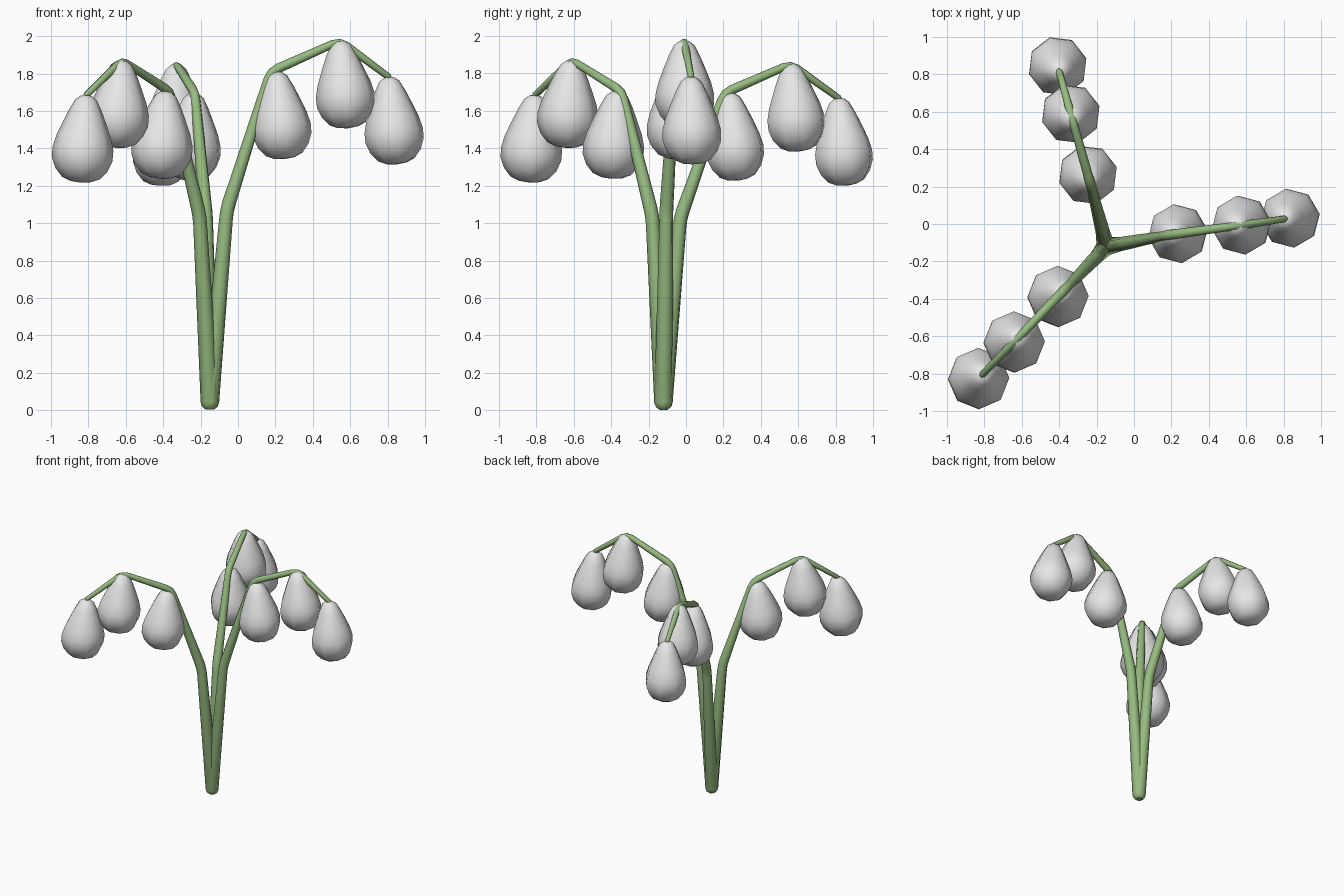
import bpy, bmesh, math
from mathutils import Vector, Matrix

cube = bpy.data.objects.get("Cube")
if cube:
    bpy.data.objects.remove(cube, do_unlink=True)


def material(name, color):
    mat = bpy.data.materials.new(name)
    mat.use_nodes = True
    mat.diffuse_color = color
    mat.node_tree.nodes["Principled BSDF"].inputs["Base Color"].default_value = color
    return mat


GREEN = material("stem_green", (0.31, 0.50, 0.22, 1))
WHITE = material("petal_white", (0.8, 0.8, 0.8, 1))
RADII = (0.05, 0.037, 0.026, 0.022, 0.018)
BASE = Vector((-0.15, -0.12, 0.045))

# Bell outline: radius and height below the hanging point
BELL = [(0, 0), (0.028, -0.004), (0.055, -0.025), (0.083, -0.08), (0.112, -0.15),
        (0.141, -0.225), (0.157, -0.29), (0.156, -0.345), (0.135, -0.4),
        (0.098, -0.445), (0.055, -0.464), (0, -0.47)]


def rounded_path(points):
    """Soften each bend and round off both ends, giving (position, radius)."""
    first = (points[1] - points[0]).normalized()
    path = [(points[0] - first * 0.04, 0.025), (points[0] - first * 0.025, 0.042),
            (points[0], RADII[0])]
    for i in range(1, len(points) - 1):
        p, r = points[i], RADII[i]
        a = p + (points[i - 1] - p).normalized() * 0.045
        b = p + (points[i + 1] - p).normalized() * 0.045
        path += [(a, r), ((a + b + p * 2) / 4, r), (b, r)]
    last = (points[-1] - points[-2]).normalized()
    r = RADII[-1]
    return path + [(points[-1], r), (points[-1] + last * r * 0.7, r * 0.6)]


def make_stem(name, points):
    curve = bpy.data.curves.new(name, "CURVE")
    curve.dimensions = "3D"
    curve.bevel_depth = 1.0
    curve.bevel_resolution = 2
    curve.use_fill_caps = True
    path = rounded_path(points)
    spline = curve.splines.new("POLY")
    spline.points.add(len(path) - 1)
    for point, (position, radius) in zip(spline.points, path):
        point.co = (*position, 1)
        point.radius = radius
    curve.materials.append(GREEN)
    obj = bpy.data.objects.new(name, curve)
    bpy.context.collection.objects.link(obj)
    bpy.ops.object.select_all(action="DESELECT")
    obj.select_set(True)
    bpy.context.view_layer.objects.active = obj
    bpy.ops.object.convert(target="MESH")
    bpy.ops.object.shade_smooth()


def make_bell(name, apex, heading, size):
    bm = bmesh.new()
    verts = [bm.verts.new((r, 0, z)) for r, z in BELL]
    edges = [bm.edges.new(pair) for pair in zip(verts, verts[1:])]
    bmesh.ops.spin(bm, geom=verts + edges, cent=(0, 0, 0), axis=(0, 0, 1),
                   angle=math.tau, steps=8)
    bmesh.ops.remove_doubles(bm, verts=bm.verts, dist=0.0005)
    bmesh.ops.recalc_face_normals(bm, faces=bm.faces)
    for face in bm.faces:
        face.smooth = True
    mesh = bpy.data.meshes.new(name)
    bm.to_mesh(mesh)
    bm.free()
    mesh.materials.append(WHITE)
    obj = bpy.data.objects.new(name, mesh)
    # Swing the bell outward along its stem
    obj.matrix_world = (Matrix.Translation(apex) @ Matrix.Rotation(heading, 4, "Z")
                        @ Matrix.Rotation(math.radians(-5.5), 4, "Y")
                        @ Matrix.Diagonal((size, size, 1, 1)))
    bpy.context.collection.objects.link(obj)


# Each stem: low bend, upper bend, peak and tip, then bell width
STEMS = {
    "left": ([(-0.06, -0.105, 1.07), (0.175, -0.06, 1.81),
              (0.545, -0.01, 1.975), (0.805, 0.027, 1.782)], 1.01),
    "back": ([(-0.17, -0.03, 1.03), (-0.23, 0.205, 1.695),
              (-0.33, 0.56, 1.85), (-0.40, 0.815, 1.668)], 1.01),
    "front": ([(-0.205, -0.18, 1.04), (-0.365, -0.345, 1.705),
               (-0.62, -0.61, 1.87), (-0.81, -0.805, 1.685)], 1.04),
}

for side, (bends, size) in STEMS.items():
    points = [BASE] + [Vector(p) for p in bends]
    make_stem(side + "_stem", points)
    out = points[4] - points[2]
    heading = math.atan2(out.y, out.x)
    step = Vector((math.cos(heading), math.sin(heading), 0)) * 0.03
    for label, apex in zip(("inner", "middle", "outer"),
                           (points[2] + step, points[3], points[4])):
        make_bell(f"{side}_{label}_bell", apex, heading, size)
